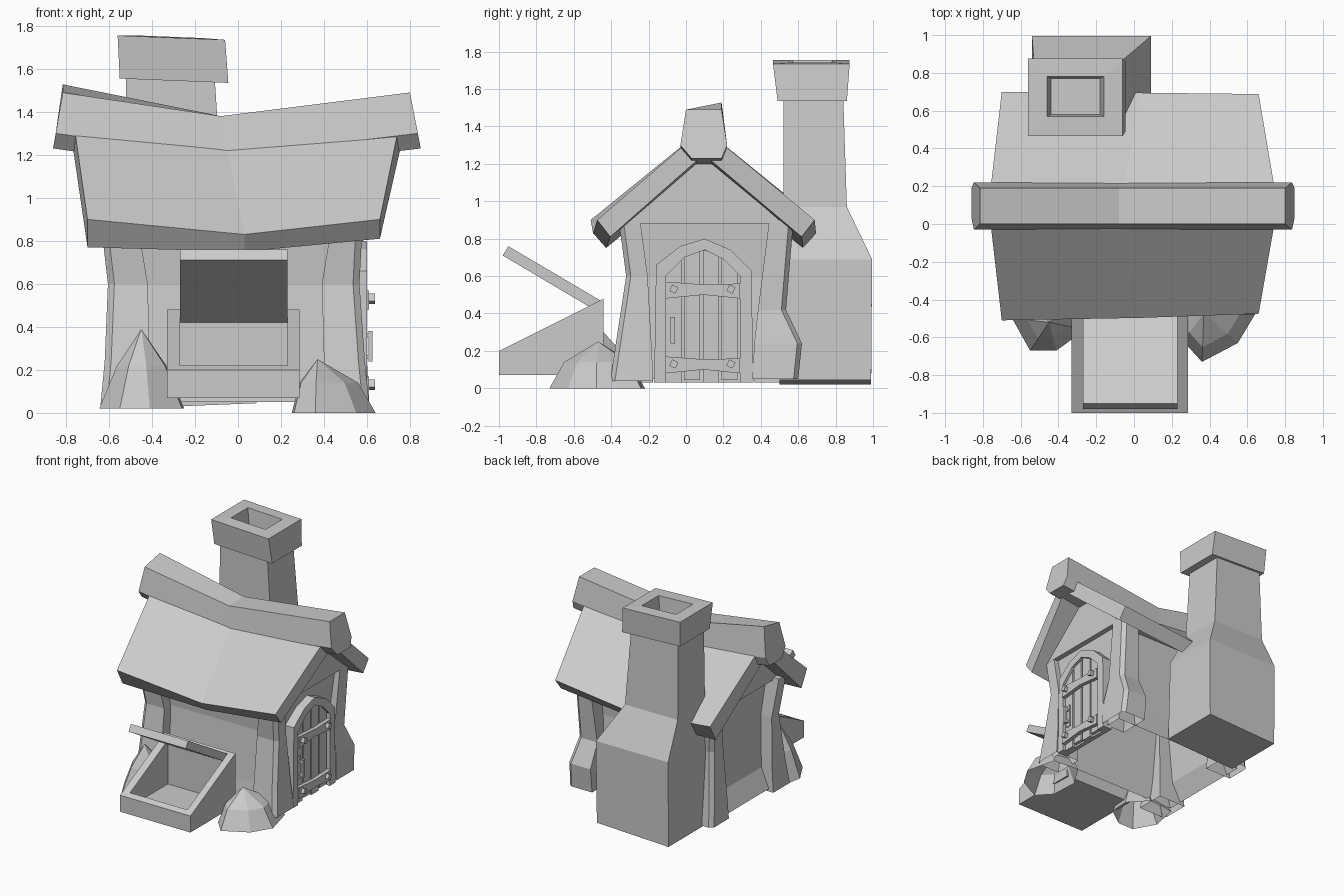
import bpy
import bmesh
import math
from mathutils import Vector

default_cube = bpy.data.objects.get("Cube")
if default_cube:
    bpy.data.objects.remove(default_cube, do_unlink=True)

clay = bpy.data.materials.new("plain grey")
clay.use_nodes = True
clay.diffuse_color = (0.6, 0.6, 0.6, 1)
clay.node_tree.nodes["Principled BSDF"].inputs["Base Color"].default_value = clay.diffuse_color


def finish(name, bm, open_base=False):
    """Turn a bmesh into a flat shaded object, optionally without its underside."""
    bmesh.ops.recalc_face_normals(bm, faces=bm.faces)
    if open_base:
        under = [face for face in bm.faces if face.normal.z < -0.9]
        bmesh.ops.delete(bm, geom=under, context="FACES_ONLY")
    mesh = bpy.data.meshes.new(name)
    bm.to_mesh(mesh)
    bm.free()
    mesh.materials.append(clay)
    obj = bpy.data.objects.new(name, mesh)
    bpy.context.collection.objects.link(obj)
    return obj


def loft(name, rings, open_base=False):
    """Skin a row of closed rings and cap both ends."""
    bm = bmesh.new()
    loops = [[bm.verts.new(point) for point in ring] for ring in rings]
    count = len(loops[0])
    for lower, upper in zip(loops, loops[1:]):
        for i in range(count):
            j = (i + 1) % count
            bm.faces.new((lower[i], lower[j], upper[j], upper[i]))
    bm.faces.new(loops[0])
    bm.faces.new(loops[-1])
    return finish(name, bm, open_base)


def rect(z, left, right, front, back, tilt_x=0, tilt_y=0):
    """Rectangular ring that may lean along x or y."""
    corners = ((left, front), (right, front), (right, back), (left, back))
    return [(x, y, z + tilt_x * (x - left) + tilt_y * (y - front)) for x, y in corners]


def extrude_x(name, profile, start, end):
    """Prism along x from a (y, z) profile."""
    return loft(name, [[(x, y, z) for y, z in profile] for x in (start, end)])


def block(name, left, right, front, back, low, high):
    return loft(name, [rect(low, left, right, front, back), rect(high, left, right, front, back)])


MIDDLE = 0.095  # y of the ridge line

# Open-bottomed walls, pinched at mid height, and the gable block above
loft("walls", [rect(0.05, -0.6, 0.56, -0.29, 0.49),
               rect(0.2, -0.53, 0.54, -0.27, 0.47),
               rect(0.6, -0.51, 0.52, -0.24, 0.44),
               rect(0.9, -0.53, 0.54, -0.27, 0.46)], open_base=True)
extrude_x("gable", [(-0.33, 0.88), (MIDDLE, 1.25), (0.52, 0.88)], -0.59, 0.58)


# Flared corner posts: levels hold (z, inner x, outer x, inner y, outer y)
def post(name, side_x, side_y, levels):
    rings = []
    for z, inner_x, outer_x, inner_y, outer_y in levels:
        near_y, far_y = MIDDLE + side_y * inner_y, MIDDLE + side_y * outer_y
        soft_y = far_y - side_y * 0.025
        near_x, far_x = side_x * inner_x, side_x * outer_x
        rings.append([(near_x, near_y, z), (far_x, near_y, z), (far_x, soft_y, z),
                      (far_x - side_x * 0.03, far_y, z), (near_x, far_y, z)])
    loft(name, rings, open_base=True)


post("front_left_post", 1, -1, [(0.04, 0.4, 0.61, 0.27, 0.5), (0.24, 0.4, 0.59, 0.28, 0.47),
                                (0.6, 0.39, 0.565, 0.3, 0.415), (0.9, 0.44, 0.58, 0.34, 0.455)])
post("front_right_post", -1, -1, [(0.03, 0.4, 0.64, 0.27, 0.5), (0.24, 0.41, 0.62, 0.28, 0.47),
                                  (0.6, 0.42, 0.605, 0.3, 0.415), (0.9, 0.47, 0.64, 0.34, 0.455)])
post("back_left_post", 1, 1, [(0.05, 0.4, 0.61, 0.26, 0.505), (0.24, 0.4, 0.6, 0.27, 0.525),
                              (0.42, 0.4, 0.57, 0.29, 0.44), (0.9, 0.44, 0.58, 0.35, 0.48)])
post("back_right_post", -1, 1, [(0.03, 0.4, 0.63, 0.27, 0.48), (0.24, 0.41, 0.62, 0.28, 0.46),
                                (0.6, 0.42, 0.6, 0.3, 0.43), (0.9, 0.46, 0.63, 0.35, 0.47)])

# Sagging roof slabs: (ridge x, eave x, front reach, back reach, ridge z, eave top, eave bottom)
stations = [(-0.77, -0.7, 0.605, 0.605, 1.39, 0.9, 0.77),
            (-0.07, 0.03, 0.592, 0.6, 1.32, 0.83, 0.75),
            (0.76, 0.66, 0.57, 0.593, 1.39, 0.9, 0.81)]
for name, side, reach in (("front_roof", -1, 2), ("back_roof", 1, 3)):
    loft(name, [[(row[1], MIDDLE + side * row[reach], row[5]),
                 (row[0], MIDDLE, row[4]),
                 (row[0], MIDDLE, row[4] - 0.14),
                 (row[1], MIDDLE + side * (row[reach] - 0.07), row[6])] for row in stations])

# Ridge beam: chunky six-sided section, lower in the middle
beam_section = [(-0.125, 0.07), (-0.095, 0.26), (0.095, 0.26),
                (0.125, 0.07), (0.095, 0), (-0.065, 0)]
beam_rings = []
for top_x, low_x, base, lean in ((-0.815, -0.86, 1.23, 0.4), (-0.08, -0.08, 1.12, 0), (0.8, 0.85, 1.23, 0)):
    beam_rings.append([(low_x + (top_x - low_x) * h / 0.26, MIDDLE + y,
                        base + h + lean * max(y, 0) * (h > 0.2)) for y, h in beam_section])
loft("ridge_beam", beam_rings)

# Chimney stack with a wide hearth and a hollow cap
loft("chimney_stack", [rect(0.02, -0.54, 0.085, 0.5, 0.99, 0.04),
                       rect(0.69, -0.54, 0.09, 0.53, 0.995),
                       rect(0.97, -0.53, -0.07, 0.52, 0.86),
                       rect(1.58, -0.52, -0.11, 0.52, 0.84)])
loft("chimney_cap", [rect(1.555, -0.55, -0.045, 0.49, 0.86, -0.04),
                     rect(1.755, -0.56, -0.06, 0.465, 0.875, -0.04),
                     rect(1.755, -0.46, -0.16, 0.57, 0.78, -0.04),
                     rect(1.6, -0.44, -0.18, 0.58, 0.77)])

# Sloping storage bin with a raised lid
loft("bin", [rect(0.07, -0.33, 0.285, -1, -0.44),
             rect(0.2, -0.33, 0.285, -1, -0.44, 0, 0.5),
             rect(0.22, -0.27, 0.23, -0.96, -0.49, 0, 0.5),
             rect(0.11, -0.27, 0.23, -0.96, -0.49)])
extrude_x("bin_lid", [(-0.98, 0.71), (-0.95, 0.76), (-0.45, 0.465), (-0.49, 0.42)], -0.27, 0.23)

# Arched door frame
outer = [(-0.17, 0.03), (-0.16, 0.66), (-0.03, 0.76), (0.1, 0.8),
         (0.24, 0.74), (0.35, 0.63), (0.36, 0.03)]
inner = [(-0.11, 0.03), (-0.11, 0.6), (-0.01, 0.7), (0.1, 0.74),
         (0.2, 0.69), (0.29, 0.6), (0.29, 0.03)]
loft("door_frame", [[(0.52, *far), (0.6, *far), (0.6, *near), (0.52, *near)]
                    for far, near in zip(outer, inner)])


# Door backing and planks follow the arch
def arch(y):
    return 0.74 - 3.3 * (y - MIDDLE) ** 2


extrude_x("door_backing", inner, 0.52, 0.555)
for i in range(4):
    start = -0.11 + i * 0.1
    end = start + 0.086
    low = 0.03 + 0.015 * (i % 2)
    extrude_x(f"door_plank_{i}", [(start, low), (end, low), (end, arch(end)), (start, arch(start))],
              0.53, 0.58)

# Cross bars with a slight bend, and diamond bolts
for name, z in (("upper", 0.53), ("lower", 0.13)):
    extrude_x(f"{name}_door_bar",
              [(-0.11, z - 0.05), (MIDDLE, z - 0.03), (0.29, z - 0.05),
               (0.29, z + 0.03), (MIDDLE, z + 0.025), (-0.11, z + 0.04)], 0.56, 0.61)
    for side, y in (("front", -0.065), ("back", 0.24)):
        bolt = []
        for k in range(4):
            angle = math.radians(20 + 90 * k)
            bolt.append((y + 0.026 * math.cos(angle), z + 0.026 * math.sin(angle)))
        extrude_x(f"{name}_{side}_bolt", bolt, 0.6, 0.637)

# Door handle: plate, grip and two stubs
block("handle_plate", 0.57, 0.587, -0.09, -0.05, 0.22, 0.4)
block("handle_grip", 0.607, 0.625, -0.083, -0.058, 0.24, 0.38)
for name, z in (("lower", 0.25), ("upper", 0.35)):
    block(f"{name}_handle_stub", 0.58, 0.615, -0.08, -0.06, z, z + 0.02)


# Faceted boulders: a ground outline, a smaller shoulder ring and a peak
def boulder(name, outline, ground, shoulder, shrink, peak):
    bm = bmesh.new()
    top = Vector(peak)
    for x, y in outline:
        foot = Vector((x, y, ground))
        upper = foot.lerp(top, shrink)
        upper.z = shoulder
        bm.verts.new(foot)
        bm.verts.new(upper)
    bm.verts.new(top)
    bmesh.ops.convex_hull(bm, input=bm.verts)
    finish(name, bm, open_base=True)


boulder("left_boulder", [(0.64, -0.48), (0.55, -0.63), (0.36, -0.73), (0.26, -0.62),
                         (0.25, -0.4), (0.36, -0.22), (0.58, -0.24)],
        0, 0.14, 0.3, (0.37, -0.47, 0.25))
boulder("right_boulder", [(-0.645, -0.5), (-0.55, -0.67), (-0.41, -0.67), (-0.26, -0.56),
                          (-0.25, -0.4), (-0.38, -0.26), (-0.6, -0.28)],
        0.02, 0.22, 0.42, (-0.45, -0.52, 0.39))
